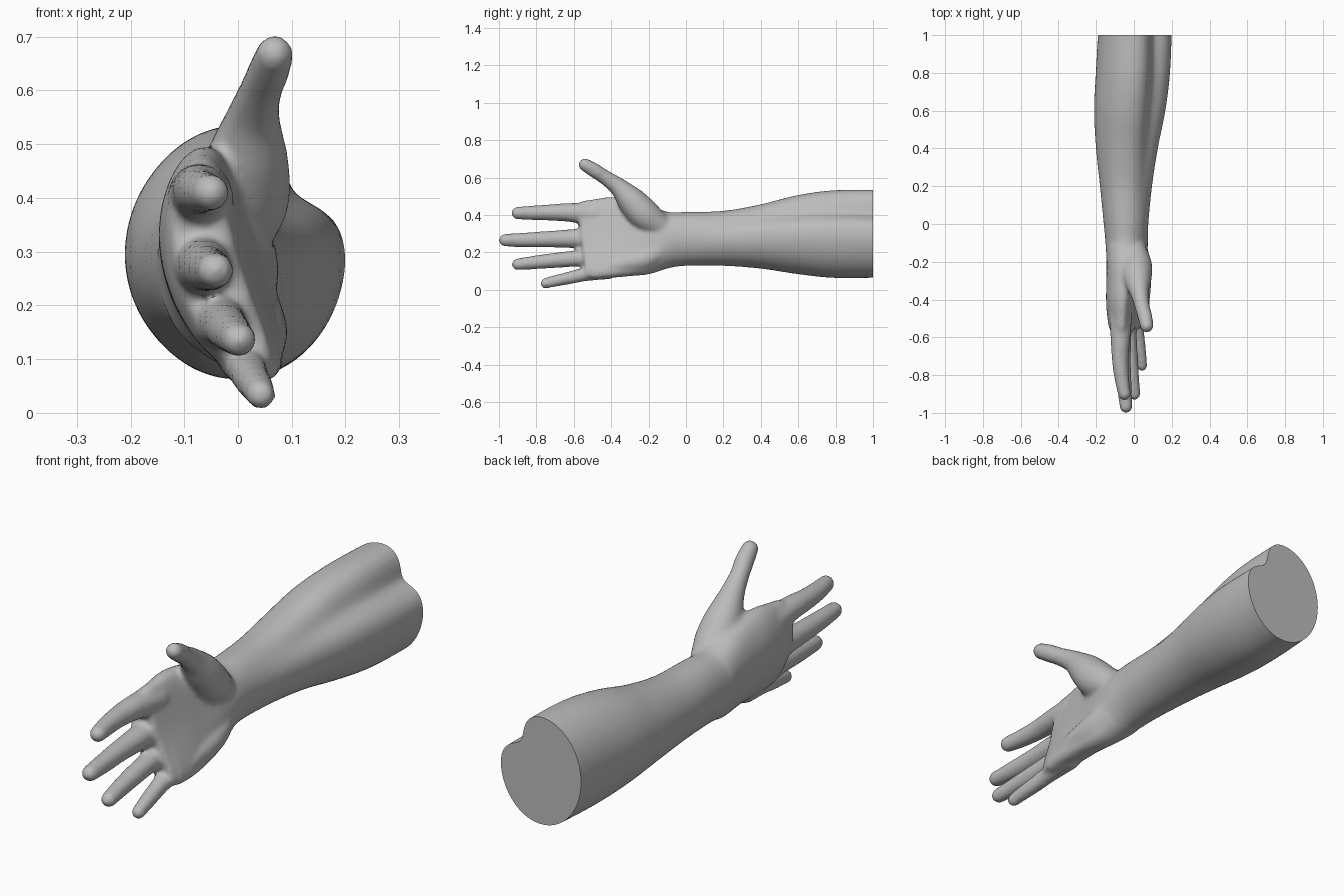
import bpy, bmesh, math
from mathutils import Vector

if "Cube" in bpy.data.objects:
    bpy.data.objects.remove(bpy.data.objects["Cube"])

skin = bpy.data.materials.new("plain grey")
skin.diffuse_color = (0.5, 0.5, 0.5, 1)
skin.use_nodes = True
skin.node_tree.nodes["Principled BSDF"].inputs["Base Color"].default_value = skin.diffuse_color


def spline(rows, steps):
    """Catmull-Rom interpolation of rows of numbers."""
    out = []
    n = len(rows)
    for i in range(n - 1):
        p = [rows[max(i - 1, 0)], rows[i], rows[i + 1], rows[min(i + 2, n - 1)]]
        for s in range(steps):
            t = s / steps
            out.append([0.5 * (2 * b + (c - a) * t + (2 * a - 5 * b + 4 * c - d) * t * t
                               + (3 * b - a - 3 * c + d) * t ** 3) for a, b, c, d in zip(*p)])
    return out + [list(rows[-1])]


def loft(name, rings):
    """Closed tube through rings of points."""
    bm = bmesh.new()
    loops = [[bm.verts.new(p) for p in r] for r in rings]
    n = len(loops[0])
    for a, b in zip(loops, loops[1:]):
        for i in range(n):
            j = (i + 1) % n
            bm.faces.new((a[i], a[j], b[j], b[i]))
    bm.faces.new(loops[0])
    bm.faces.new(loops[-1])
    bmesh.ops.recalc_face_normals(bm, faces=bm.faces)
    me = bpy.data.meshes.new(name)
    bm.to_mesh(me)
    bm.free()
    ob = bpy.data.objects.new(name, me)
    bpy.context.collection.objects.link(ob)
    return ob


def digit(name, rows):
    """Round-ended limb through (x, y, z, radius) rows."""
    pts = spline(rows, 6)
    path = [(Vector(p[:3]), p[3]) for p in pts]
    d0 = (path[1][0] - path[0][0]).normalized()
    d1 = (path[-1][0] - path[-2][0]).normalized()
    caps = [math.radians(a) for a in (15, 30, 45, 60, 75, 87)]
    (s, rs), (e, re) = path[0], path[-1]
    head = [(s - d0 * rs * math.sin(a), rs * math.cos(a)) for a in reversed(caps)]
    tail = [(e + d1 * re * math.sin(a), re * math.cos(a)) for a in caps]
    path = head + path + tail
    rings = []
    for i, (c, r) in enumerate(path):
        d = (path[min(i + 1, len(path) - 1)][0] - path[max(i - 1, 0)][0]).normalized()
        u = d.cross(Vector((1, 0, 0))).normalized()
        v = d.cross(u)
        rings.append([c + r * (u * math.cos(k * math.pi / 10) + v * math.sin(k * math.pi / 10))
                      for k in range(20)])
    return loft(name, rings)


# Forearm and palm: y, centre x, centre z, half width, half height, tilt, notch, bow
sections = [
    (1.06, 0.008, 0.30, 0.195, 0.235, 0, 0.36, 0),
    (0.8, -0.005, 0.298, 0.197, 0.235, 0, 0.27, 0),
    (0.6, -0.022, 0.295, 0.189, 0.212, 0, 0.22, 0),
    (0.4, -0.037, 0.285, 0.164, 0.172, 0, 0.14, 0),
    (0.2, -0.042, 0.275, 0.138, 0.147, 0, 0.06, 0),
    (0.0, -0.042, 0.272, 0.118, 0.144, 0, 0, 0),
    (-0.1, -0.038, 0.265, 0.112, 0.152, 5, 0, 0),
    (-0.2, -0.030, 0.268, 0.100, 0.190, 12, 0, 0.015),
    (-0.3, -0.028, 0.274, 0.090, 0.212, 15, 0, 0.03),
    (-0.4, -0.030, 0.273, 0.084, 0.224, 17, 0, 0.035),
    (-0.5, -0.032, 0.263, 0.074, 0.220, 17, 0, 0.035),
    (-0.56, -0.032, 0.260, 0.058, 0.205, 17, 0, 0.03),
]
rings = []
for y, cx, cz, a, b, tilt, notch, bow in spline(sections, 6):
    ring = []
    ct, st = math.cos(math.radians(tilt)), math.sin(math.radians(tilt))
    for k in range(48):
        ang = k * math.tau / 48
        f = 1 - notch * math.exp(-((math.degrees(ang) - 42) / 22) ** 2)
        c, s = math.cos(ang), math.sin(ang)
        e = 0.9 if y < -0.1 else 1
        u = a * f * math.copysign(abs(c) ** e, c)
        w = b * f * math.copysign(abs(s) ** e, s)
        u -= bow * (1 - 2 * (w / b) ** 2) * 0.7
        z = cz - u * st + w * ct * 1.0
        slant = (0.26 - z) * 0.12 if y < -0.5 else 0
        ring.append((cx + u * ct - w * st, y + slant, cz + u * st + w * ct))
    rings.append(ring)
parts = [loft("forearm_and_palm", rings)]

# Fingers, thumb and heel of the hand
digits = {
    "index_finger": [(-0.07, -0.48, 0.402, 0.062), (-0.072, -0.62, 0.413, 0.051),
                     (-0.073, -0.72, 0.413, 0.044), (-0.064, -0.82, 0.411, 0.039),
                     (-0.05, -0.90, 0.41, 0.034)],
    "middle_finger": [(-0.07, -0.48, 0.275, 0.060), (-0.064, -0.62, 0.273, 0.050),
                      (-0.06, -0.74, 0.27, 0.044), (-0.05, -0.87, 0.266, 0.039),
                      (-0.042, -0.967, 0.265, 0.034)],
    "ring_finger": [(-0.04, -0.47, 0.175, 0.056), (-0.028, -0.6, 0.166, 0.044),
                    (-0.02, -0.70, 0.157, 0.041), (-0.01, -0.80, 0.147, 0.037),
                    (0.002, -0.90, 0.136, 0.032)],
    "little_finger": [(0.01, -0.42, 0.105, 0.050), (0.016, -0.54, 0.083, 0.038),
                      (0.026, -0.63, 0.062, 0.034), (0.036, -0.70, 0.047, 0.031),
                      (0.043, -0.752, 0.034, 0.028)],
    "thumb": [(0.0, -0.14, 0.34, 0.068), (0.012, -0.22, 0.40, 0.084),
              (0.018, -0.29, 0.475, 0.076), (0.028, -0.36, 0.548, 0.051),
              (0.042, -0.43, 0.599, 0.040), (0.058, -0.49, 0.638, 0.039),
              (0.068, -0.54, 0.668, 0.035)],
    "palm_heel": [(0.015, -0.12, 0.22, 0.055), (0.03, -0.22, 0.165, 0.060),
                  (0.036, -0.33, 0.14, 0.055), (0.035, -0.43, 0.115, 0.045)],
}
parts += [digit(n, r) for n, r in digits.items()]

# Fuse all parts into one smooth surface
for ob in parts:
    ob.select_set(True)
arm = parts[0]
bpy.context.view_layer.objects.active = arm
bpy.ops.object.join()
arm.name = "arm_and_hand"
fuse = arm.modifiers.new("fuse", 'REMESH')
fuse.mode = 'VOXEL'
fuse.voxel_size = 0.01
relax = arm.modifiers.new("relax", 'SMOOTH')
relax.factor = 0.5
relax.iterations = 8
for m in ("fuse", "relax"):
    bpy.ops.object.modifier_apply(modifier=m)

# Flat cut at the elbow end
bm = bmesh.new()
bm.from_mesh(arm.data)
cut = bmesh.ops.bisect_plane(bm, geom=bm.verts[:] + bm.edges[:] + bm.faces[:],
                             plane_co=(0, 1, 0), plane_no=(0, 1, 0), clear_outer=True)
edges = [e for e in cut["geom_cut"] if isinstance(e, bmesh.types.BMEdge)]
bmesh.ops.contextual_create(bm, geom=edges)
bmesh.ops.recalc_face_normals(bm, faces=bm.faces)
bm.to_mesh(arm.data)
bm.free()
arm.data.materials.clear()
arm.data.materials.append(skin)
bpy.ops.object.shade_smooth_by_angle(angle=math.radians(50))
